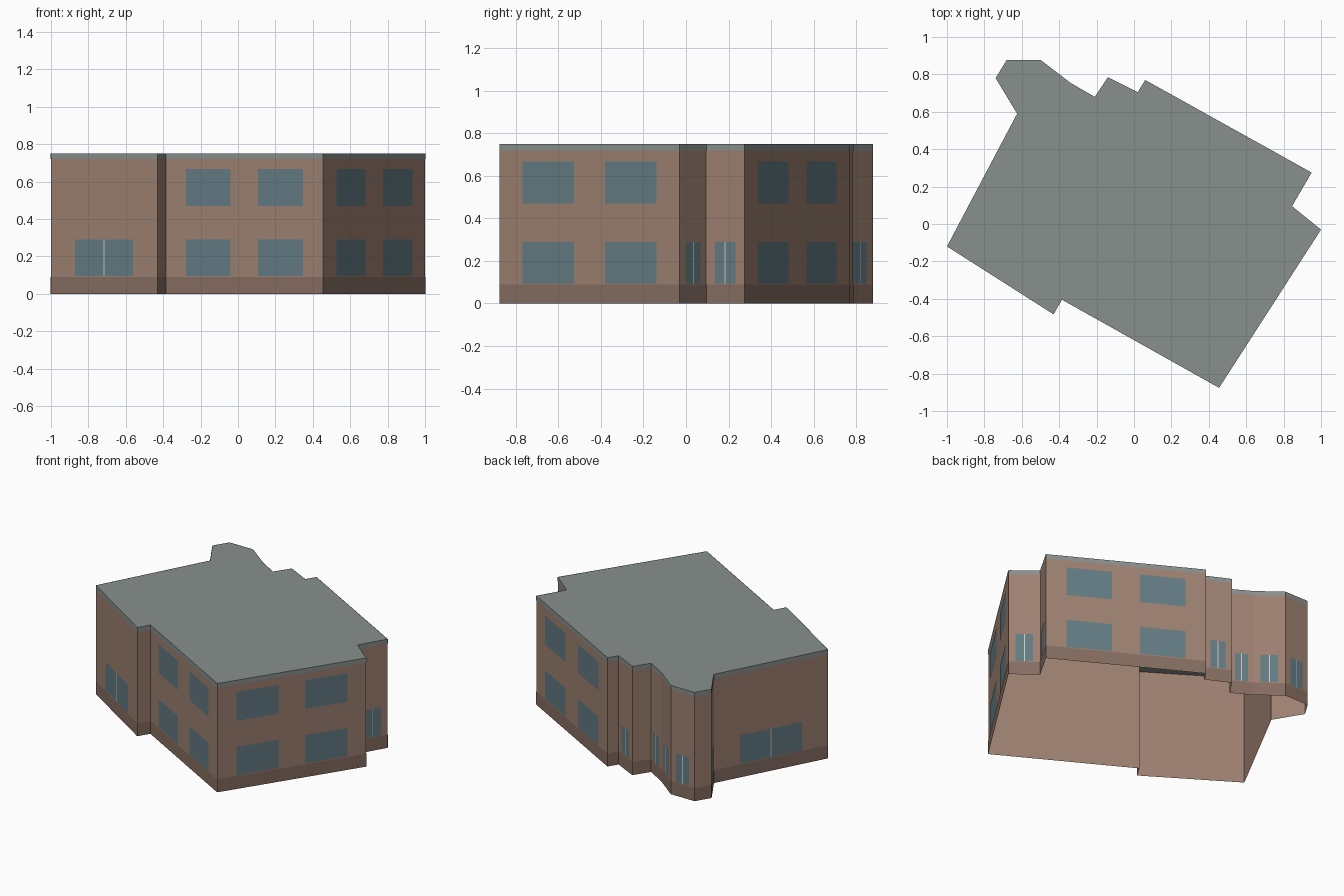
import bpy
from mathutils import Vector

if "Cube" in bpy.data.objects:
    bpy.data.objects.remove(bpy.data.objects["Cube"])

H = 0.75          # building height
LIFT = 0.0015     # surface details sit just proud of the walls

# Footprint, anticlockwise seen from above
PLAN = [Vector(p) for p in [
    (0.455, -0.876), (1.0, -0.03), (0.845, 0.095), (0.95, 0.275),
    (0.06, 0.77), (0.02, 0.705), (-0.14, 0.785), (-0.21, 0.68),
    (-0.34, 0.755), (-0.50, 0.878), (-0.68, 0.878), (-0.74, 0.78),
    (-0.625, 0.59), (-1.0, -0.12), (-0.43, -0.483), (-0.385, -0.405)]]
EDGES = list(zip(PLAN, PLAN[1:] + PLAN[:1]))


def material(name, rgb):
    m = bpy.data.materials.new(name)
    m.diffuse_color = (*rgb, 1)
    m.use_nodes = True
    m.node_tree.nodes["Principled BSDF"].inputs["Base Color"].default_value = m.diffuse_color
    return m


WALL = material("wall_brown", (0.34, 0.22, 0.165))
PLINTH = material("plinth_brown", (0.24, 0.155, 0.12))
ROOF = material("roof_grey", (0.25, 0.28, 0.265))
GLASS = material("glass_blue", (0.125, 0.20, 0.23))
FRAME = material("frame_pale", (0.6, 0.6, 0.56))


def build(name, faces, mat):
    """Make one object from a list of separate polygons."""
    verts, polys = [], []
    for f in faces:
        polys.append(range(len(verts), len(verts) + len(f)))
        verts += f
    me = bpy.data.meshes.new(name)
    me.from_pydata(verts, [], [list(p) for p in polys])
    me.materials.append(mat)
    ob = bpy.data.objects.new(name, me)
    bpy.context.collection.objects.link(ob)


def panel(edge, f0, f1, z0, z1, lift=LIFT):
    """Upright rectangle on a wall between two fractions of its length."""
    a, b = edge
    d = (b - a).normalized()
    out = Vector((d.y, -d.x)) * lift
    p, q = a.lerp(b, f0) + out, a.lerp(b, f1) + out
    return [(p.x, p.y, z0), (q.x, q.y, z0), (q.x, q.y, z1), (p.x, p.y, z1)]


# Open-bottomed shell: walls, flat roof, plinth band and coping band
build("walls", [panel(e, 0, 1, 0, H, 0) for e in EDGES], WALL)
build("roof", [[(p.x, p.y, H) for p in PLAN]], ROOF)
build("plinth", [panel(e, 0, 1, 0, 0.09) for e in EDGES], PLINTH)
build("coping", [panel(e, 0, 1, 0.72, H) for e in EDGES], ROOF)

# Long walls get two storeys of paired windows, others one divided window
panes, mullions = [], []
for e in EDGES:
    length = (e[1] - e[0]).length
    if length > 0.9:
        for z0, z1 in ((0.095, 0.29), (0.47, 0.668)):
            for f in (0.27, 0.73):
                panes.append(panel(e, f - 0.143, f + 0.143, z0, z1))
    elif length > 0.14:
        panes.append(panel(e, 0.228, 0.772, 0.095, 0.29))
        w = 0.003 / length
        mullions.append(panel(e, 0.5 - w, 0.5 + w, 0.095, 0.29, 2 * LIFT))
build("windows", panes, GLASS)
build("window_mullions", mullions, FRAME)
